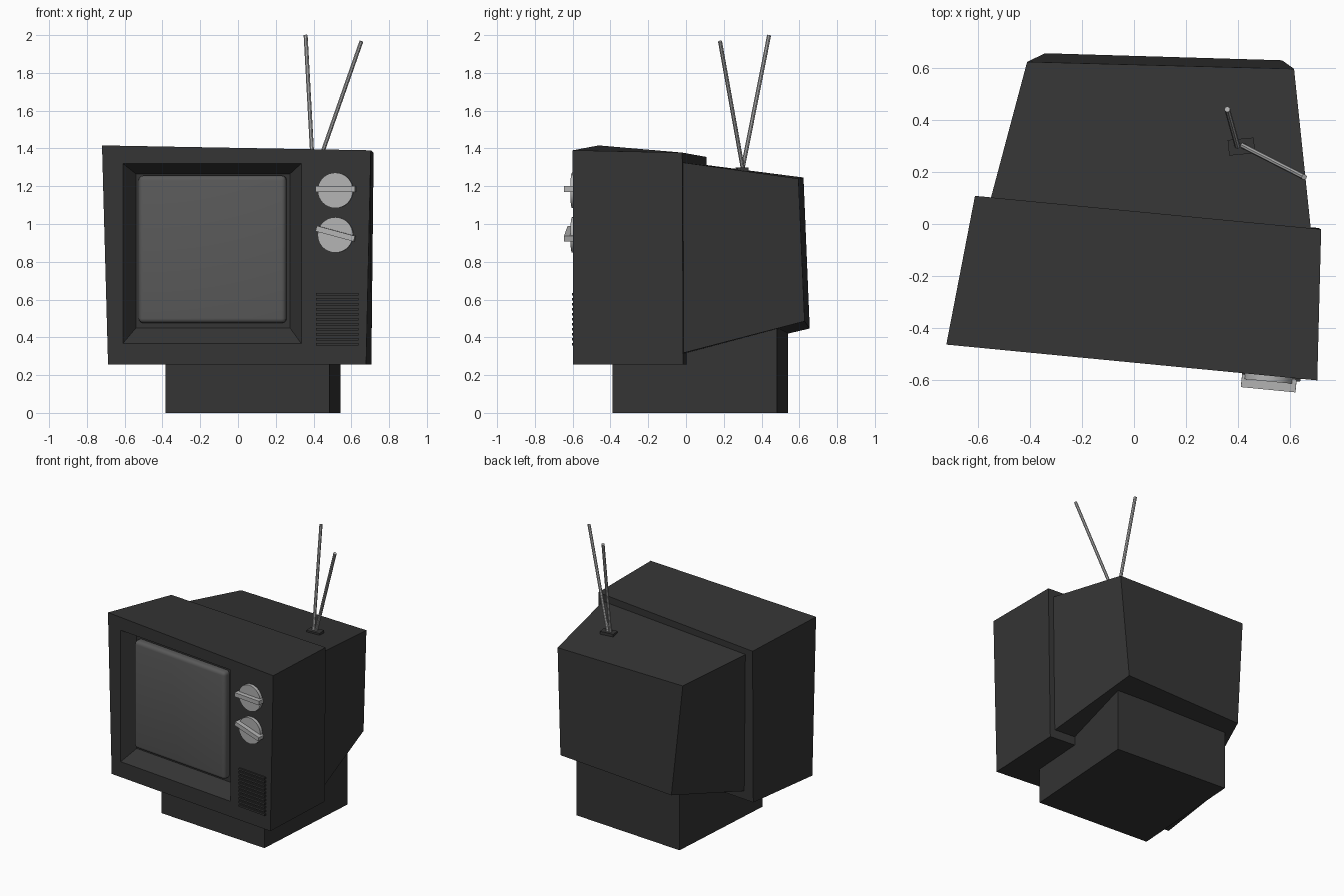
import bpy, bmesh, math
from mathutils import Vector, Matrix

if "Cube" in bpy.data.objects:
    bpy.data.objects.remove(bpy.data.objects["Cube"])


def material(name, v):
    m = bpy.data.materials.new(name)
    m.diffuse_color = (v, v, v, 1)
    m.use_nodes = True
    m.node_tree.nodes["Principled BSDF"].inputs["Base Color"].default_value = m.diffuse_color
    return m


DARK = material("dark_plastic", 0.035)
GLASS = material("screen_grey", 0.10)
METAL = material("light_metal", 0.45)


def finish(name, bm, mat):
    bmesh.ops.recalc_face_normals(bm, faces=bm.faces)
    me = bpy.data.meshes.new(name)
    bm.to_mesh(me)
    bm.free()
    me.materials.append(mat)
    ob = bpy.data.objects.new(name, me)
    bpy.context.collection.objects.link(ob)
    return ob


def loft(name, rings, mat):
    """Join equal-length rings in order and cap both ends."""
    bm = bmesh.new()
    vs = [[bm.verts.new(p) for p in r] for r in rings]
    n = len(rings[0])
    for a, b in zip(vs, vs[1:]):
        for i in range(n):
            bm.faces.new((a[i], a[(i + 1) % n], b[(i + 1) % n], b[i]))
    bm.faces.new(vs[0])
    bm.faces.new(vs[-1])
    return finish(name, bm, mat)


def front(x, z, d=0.0):
    """Point on the slanted front plane, d behind it."""
    return (x, -0.532 - 0.0965 * x + d, z)


def front_rect(x0, x1, z0, z1, d):
    return [front(x0, z0, d), front(x1, z0, d), front(x1, z1, d), front(x0, z1, d)]


FACE_TURN = Matrix.Rotation(-math.atan(0.0965), 4, 'Z')


def face_box(name, x, z, size, d, mat, roll=0.0, bevel=0.0):
    """Box centred on the front plane, turned to match it."""
    bm = bmesh.new()
    mx = (Matrix.Translation(front(x, z, d)) @ FACE_TURN
          @ Matrix.Rotation(roll, 4, 'Y') @ Matrix.Diagonal((*size, 1)))
    bmesh.ops.create_cube(bm, size=1, matrix=mx)
    if bevel:
        bmesh.ops.bevel(bm, geom=bm.edges[:], offset=bevel, segments=4,
                        profile=0.5, affect='EDGES')
    return finish(name, bm, mat)


def rod(name, a, b, r, sides, mat):
    a, b = Vector(a), Vector(b)
    bm = bmesh.new()
    mx = Matrix.Translation((a + b) / 2) @ (b - a).to_track_quat('Z', 'Y').to_matrix().to_4x4()
    bmesh.ops.create_cone(bm, cap_ends=True, segments=sides, radius1=r, radius2=r,
                          depth=(b - a).length, matrix=mx)
    return finish(name, bm, mat)


def smooth(ob):
    bpy.ops.object.select_all(action='DESELECT')
    ob.select_set(True)
    bpy.context.view_layer.objects.active = ob
    bpy.ops.object.shade_smooth_by_angle()


# Front housing: back ring, front ring, screen opening, recess floor
loft("front_housing", [
    [(-0.61, 0.10, 0.255), (0.706, -0.015, 0.255), (0.718, -0.02, 1.378), (-0.61, 0.108, 1.355)],
    [front(-0.688, 0.255), front(0.678, 0.255), front(0.703, 1.39), front(-0.72, 1.416)],
    front_rect(-0.61, 0.335, 0.367, 1.32, 0),
    front_rect(-0.54, 0.275, 0.45, 1.265, 0.09),
], DARK)

# Tapered rear housing
loft("rear_housing", [
    [(-0.535, 0.085, 0.312), (0.672, -0.035, 0.312), (0.68, -0.035, 1.328), (-0.553, 0.085, 1.315)],
    [(-0.341, 0.655, 0.447), (0.568, 0.628, 0.485), (0.614, 0.595, 1.24), (-0.41, 0.622, 1.246)],
], DARK)

# Plinth
foot = [(-0.384, -0.33), (0.484, -0.388), (0.542, 0.482), (-0.326, 0.54)]
loft("plinth", [[(x, y, z) for x, y in foot] for z in (0, 0.46)], DARK)

# Screen with rounded rim
smooth(face_box("screen", -0.134, 0.866, (0.785, 0.08, 0.78), 0.08, GLASS, bevel=0.025))

# Two dials, each with a grip bar
for name, z, roll in (("upper", 1.178, 0.0), ("lower", 0.942, math.radians(15))):
    n = Vector(FACE_TURN @ Vector((0, -1, 0)))
    c = Vector(front(0.517, z))
    smooth(rod(name + "_dial", c - n * 0.02, c + n * 0.022, 0.094, 32, METAL))
    face_box(name + "_dial_grip", 0.517, z + 0.007, (0.21, 0.05, 0.03), -0.029, METAL, roll)

# Speaker grille slats
for i in range(11):
    face_box(f"grille_slat_{i + 1}", 0.527, 0.364 + i * 0.0265,
             (0.225, 0.03, 0.014), 0.004, DARK)

# Aerial mount and rods
bm = bmesh.new()
bmesh.ops.create_cube(bm, size=1, matrix=Matrix.Translation((0.412, 0.297, 1.275))
                      @ FACE_TURN.inverted() @ Matrix.Diagonal((0.1, 0.06, 0.05, 1)))
finish("aerial_mount", bm, DARK)
rod("left_aerial", (0.397, 0.298, 1.285), (0.358, 0.44, 2.0), 0.011, 8, METAL)
rod("right_aerial", (0.414, 0.302, 1.285), (0.653, 0.18, 1.967), 0.011, 8, METAL)
